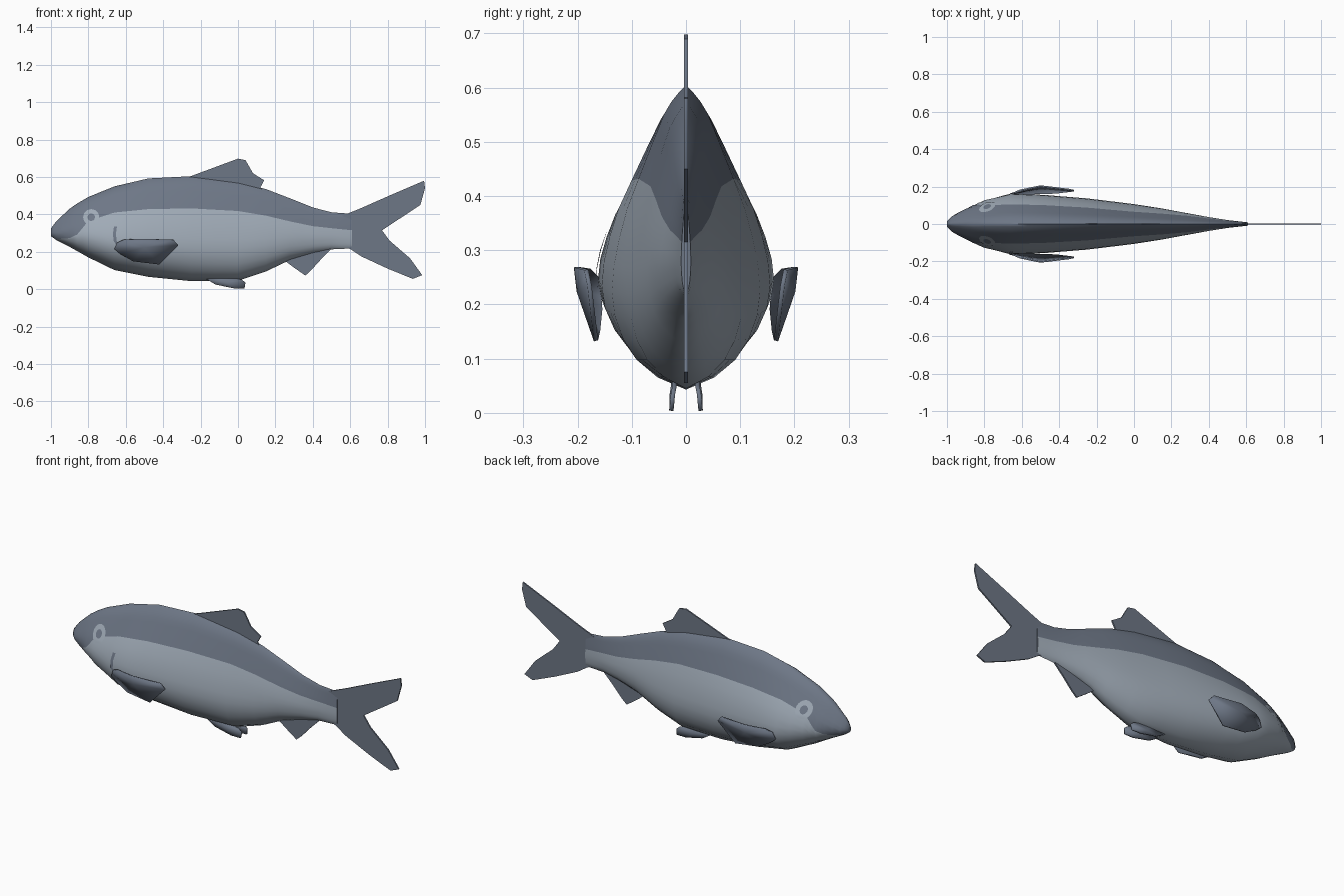
import bpy, bmesh, math
from mathutils import Vector

if "Cube" in bpy.data.objects:
    bpy.data.objects.remove(bpy.data.objects["Cube"])


def material(name, rgb):
    m = bpy.data.materials.new(name)
    m.diffuse_color = (*rgb, 1)
    m.use_nodes = True
    m.node_tree.nodes["Principled BSDF"].inputs["Base Color"].default_value = m.diffuse_color
    return m


DARK = material("slate back", (0.155, 0.185, 0.24))
LIGHT = material("silver flank", (0.35, 0.405, 0.47))


def lerp(table, x):
    """Piecewise linear lookup in a list of (x, value) pairs."""
    if x <= table[0][0]:
        return table[0][1]
    for (a, va), (b, vb) in zip(table, table[1:]):
        if x <= b:
            return va + (vb - va) * (x - a) / (b - a)
    return table[-1][1]


# Stations along the body: x, top, colour split, bottom, half width
ST = [(-1.0, .325, .286, .283, .014), (-.97, .365, .268, .262, .045),
      (-.9, .43, .273, .226, .083), (-.86, .458, .292, .204, .102),
      (-.8, .493, .365, .17, .128), (-.66, .55, .41, .102, .164),
      (-.48, .592, .428, .066, .157), (-.25, .604, .432, .043, .138),
      (0, .572, .418, .045, .107), (.15, .535, .393, .095, .084),
      (.28, .485, .362, .157, .06), (.4, .437, .337, .192, .037),
      (.5, .411, .326, .213, .021), (.61, .403, .315, .218, .009)]
TOP, SPLIT, BOTTOM, HALF = [[(s[0], s[i]) for s in ST] for i in range(1, 5)]

# Half width across a section, from back (0) to belly (1)
SECTION = [(0, 0), (.03, .13), (.08, .27), (.19, .45), (.31, .64), (.42, .81),
           (.55, .94), (.66, 1), (.76, .95), (.86, .8), (.92, .6), (.96, .38), (1, 0)]


def side_y(x, z):
    top, bottom = lerp(TOP, x), lerp(BOTTOM, x)
    return lerp(HALF, x) * lerp(SECTION, (top - z) / (top - bottom))


def finish(name, bm, mats, angle=40):
    mesh = bpy.data.meshes.new(name)
    bmesh.ops.recalc_face_normals(bm, faces=bm.faces)
    bm.to_mesh(mesh)
    bm.free()
    for m in mats:
        mesh.materials.append(m)
    ob = bpy.data.objects.new(name, mesh)
    bpy.context.collection.objects.link(ob)
    bpy.ops.object.select_all(action='DESELECT')
    bpy.context.view_layer.objects.active = ob
    ob.select_set(True)
    bpy.ops.object.shade_smooth_by_angle(angle=math.radians(angle))
    return ob


# Body: lofted sections with one edge loop lying on the colour split
def build_body():
    bm = bmesh.new()
    up, down = 7, 9
    xs = []
    for a, b in zip(ST, ST[1:]):
        xs += [a[0], (a[0] + b[0]) / 2]
    xs.append(ST[-1][0])
    rings = []
    for x in xs:
        top, mid, bottom = lerp(TOP, x), lerp(SPLIT, x), lerp(BOTTOM, x)
        zs = [top + (mid - top) * (i / up) ** 1.4 for i in range(up)]
        zs += [mid + (bottom - mid) * (1 - (1 - j / down) ** 1.3) for j in range(down)]
        left = [(x, -side_y(x, z), z) for z in zs] + [(x, 0, bottom)]
        right = [(p[0], -p[1], p[2]) for p in left[-2:0:-1]]
        rings.append([bm.verts.new(p) for p in left + right])
    n = len(rings[0])
    for a, b in zip(rings, rings[1:]):
        for i in range(n):
            f = bm.faces.new((a[i], a[(i + 1) % n], b[(i + 1) % n], b[i]))
            f.material_index = int(up <= i < n - up)
    bm.faces.new(rings[0])
    bm.faces.new(rings[-1])
    finish("body", bm, (DARK, LIGHT), 60)


# Median fins: side outlines in x, z given a small thickness
def flat_fin(name, outline, thickness=.008):
    bm = bmesh.new()
    sides = []
    for y in (-thickness / 2, thickness / 2):
        sides.append([bm.verts.new((x, y, z)) for x, z in outline])
    a, b = sides
    bm.faces.new(a)
    bm.faces.new(b[::-1])
    for i in range(len(a)):
        j = (i + 1) % len(a)
        bm.faces.new((a[i], a[j], b[j], b[i]))
    finish(name, bm, (DARK,), 30)


# Paired fins: bent fans around a raised centre, made solid and mirrored
def paired_fin(name, centre, outline):
    bm = bmesh.new()
    hub = bm.verts.new(centre)
    rim = [bm.verts.new(p) for p in outline]
    for i in range(len(rim)):
        bm.faces.new((hub, rim[i], rim[(i + 1) % len(rim)]))
    ob = finish(name, bm, (DARK,), 40)
    solid = ob.modifiers.new("thickness", 'SOLIDIFY')
    solid.thickness = .008
    solid.offset = 0
    ob.modifiers.new("mirror", 'MIRROR').use_axis = (False, True, False)


# Painted patches: thin discs or strips laid on the curved flank
def skin_disc(name, cx, cz, inner, outer, mat, lift, side):
    bm = bmesh.new()
    rows = []
    for k in range(4):
        r = inner + (outer - inner) * k / 3
        row = []
        for i in range(24):
            t = math.tau * i / 24
            x, z = cx + r * math.cos(t), cz + r * math.sin(t)
            row.append(bm.verts.new((x, side * (side_y(x, z) + lift), z)))
        rows.append(row)
    for a, b in zip(rows, rows[1:]):
        for i in range(24):
            j = (i + 1) % 24
            bm.faces.new((a[i], b[i], b[j], a[j]) if side < 0 else (a[j], b[j], b[i], a[i]))
    finish(name, bm, (mat,), 60)


def skin_strip(name, path, width, mat, side):
    bm = bmesh.new()
    pairs = []
    for x, z in path:
        pairs.append([bm.verts.new((u, side * (side_y(u, z) + .004), z))
                      for u in (x - width / 2, x + width / 2)])
    for a, b in zip(pairs, pairs[1:]):
        bm.faces.new((a[0], b[0], b[1], a[1]))
    finish(name, bm, (mat,), 60)


build_body()

flat_fin("tail_fin", [(.55, .39), (.6, .41), (.65, .43), (.82, .505), (.995, .58), (1, .54),
                      (.975, .45), (.77, .315), (.81, .26), (.92, .165), (.985, .075),
                      (.935, .055), (.8, .11), (.66, .175), (.6, .215), (.55, .235)])
flat_fin("dorsal_fin", [(-.3, .59), (-.25, .605), (0, .698), (.04, .69), (.08, .62),
                        (.14, .582), (.12, .545), (.15, .52), (0, .53)])
flat_fin("anal_fin", [(.24, .16), (.3, .115), (.36, .073), (.39, .1), (.44, .155),
                      (.5, .215), (.4, .23), (.28, .2)])

paired_fin("pectoral_fins", (-.5, .198, .225),
           [(-.66, .16, .215), (-.645, .165, .25), (-.61, .18, .265), (-.5, .203, .269),
            (-.345, .184, .264), (-.32, .178, .235), (-.42, .166, .133), (-.56, .162, .15),
            (-.63, .158, .19)])
paired_fin("pelvic_fins", (-.06, .026, .035),
           [(-.18, .022, .06), (-.09, .02, .075), (.02, .021, .05), (.04, .024, .035),
            (.035, .027, .004), (-.02, .027, .004), (-.12, .025, .025)])

for tag, side in (("left", 1), ("right", -1)):
    skin_disc(tag + "_eye_ring", -.785, .385, .02, .043, LIGHT, .003, side)
    skin_disc(tag + "_pupil", -.785, .385, .0005, .02, DARK, .003, side)

skin_strip("gill_mark", [(-.655, .335), (-.66, .3), (-.658, .26), (-.635, .225)], .016, DARK, -1)
